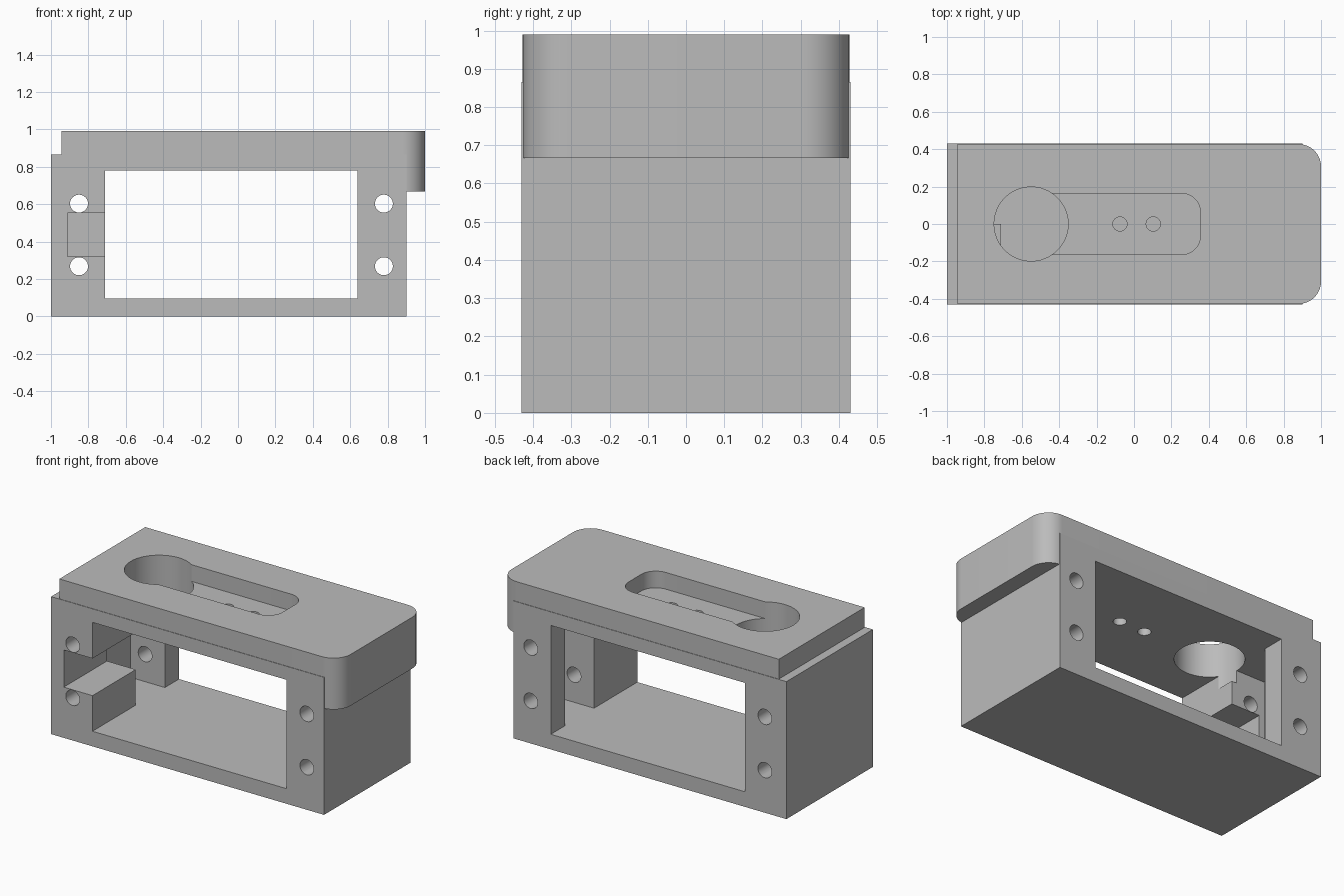
import bpy, bmesh, math

if "Cube" in bpy.data.objects:
    bpy.data.objects.remove(bpy.data.objects["Cube"])

grey = bpy.data.materials.new("plain grey")
grey.diffuse_color = (0.5, 0.5, 0.5, 1)
grey.use_nodes = True
grey.node_tree.nodes["Principled BSDF"].inputs["Base Color"].default_value = grey.diffuse_color


def prism(name, pts, z0, z1):
    """Extrude an xy outline from z0 to z1."""
    bm = bmesh.new()
    face = bm.faces.new([bm.verts.new((x, y, z0)) for x, y in pts])
    new = bmesh.ops.extrude_face_region(bm, geom=[face])["geom"]
    for v in new:
        if isinstance(v, bmesh.types.BMVert):
            v.co.z = z1
    bmesh.ops.recalc_face_normals(bm, faces=bm.faces)
    me = bpy.data.meshes.new(name)
    bm.to_mesh(me)
    bm.free()
    me.materials.append(grey)
    ob = bpy.data.objects.new(name, me)
    bpy.context.collection.objects.link(ob)
    return ob


def box(name, x0, x1, y0, y1, z0, z1):
    return prism(name, [(x0, y0), (x1, y0), (x1, y1), (x0, y1)], z0, z1)


def circle(x, y, r, n=48):
    return [(x + r * math.cos(2 * math.pi * i / n),
             y + r * math.sin(2 * math.pi * i / n)) for i in range(n)]


def right_rounded(x0, x1, w, r, n=16):
    """Rectangle outline with its two +x corners rounded."""
    pts = [(x0, -w)]
    for s, start in ((-1, -90), (1, 0)):
        for i in range(n + 1):
            a = math.radians(start + 90 * i / n)
            pts.append((x1 - r + r * math.cos(a), s * (w - r) + r * math.sin(a)))
    return pts + [(x0, w)]


def combine(target, tool, op):
    mod = target.modifiers.new(op, "BOOLEAN")
    mod.operation, mod.solver, mod.object = op, "EXACT", tool
    bpy.context.view_layer.objects.active = target
    bpy.ops.object.modifier_apply(modifier=mod.name)
    bpy.data.objects.remove(tool)


# Body block with overhanging rounded cap
housing = box("housing", -1, 0.9, -0.43, 0.43, 0, 0.865)
combine(housing, prism("cap", right_rounded(-0.945, 1, 0.427, 0.12), 0.667, 0.99), "UNION")

# Window through the body, wider inner cavity, and front side notch
combine(housing, box("window", -0.712, 0.64, -0.6, 0.6, 0.095, 0.78), "DIFFERENCE")
combine(housing, box("cavity", -0.95, 0.86, 0, 0.29, 0.095, 0.78), "DIFFERENCE")
combine(housing, box("notch", -0.912, -0.6, -0.6, 0.1, 0.319, 0.553), "DIFFERENCE")

# Top recess, large round opening, and two small holes
combine(housing, prism("recess", right_rounded(-0.55, 0.355, 0.163, 0.1), 0.885, 1.1), "DIFFERENCE")
for x, r in ((-0.55, 0.198), (-0.075, 0.038), (0.103, 0.038)):
    combine(housing, prism("top_hole", circle(x, 0, r), 0.7, 1.1), "DIFFERENCE")

# Four screw holes front to back
for x in (-0.85, 0.78):
    for z in (0.268, 0.603):
        tool = prism("screw_hole", circle(x, -z, 0.048, 32), -0.6, 0.6)
        for v in tool.data.vertices:      # turn the axis from z to y
            v.co = (v.co.x, v.co.z, -v.co.y)
        combine(housing, tool, "DIFFERENCE")

bpy.ops.object.select_all(action="DESELECT")
housing.select_set(True)
bpy.context.view_layer.objects.active = housing
bpy.ops.object.shade_smooth_by_angle(angle=math.radians(30))
